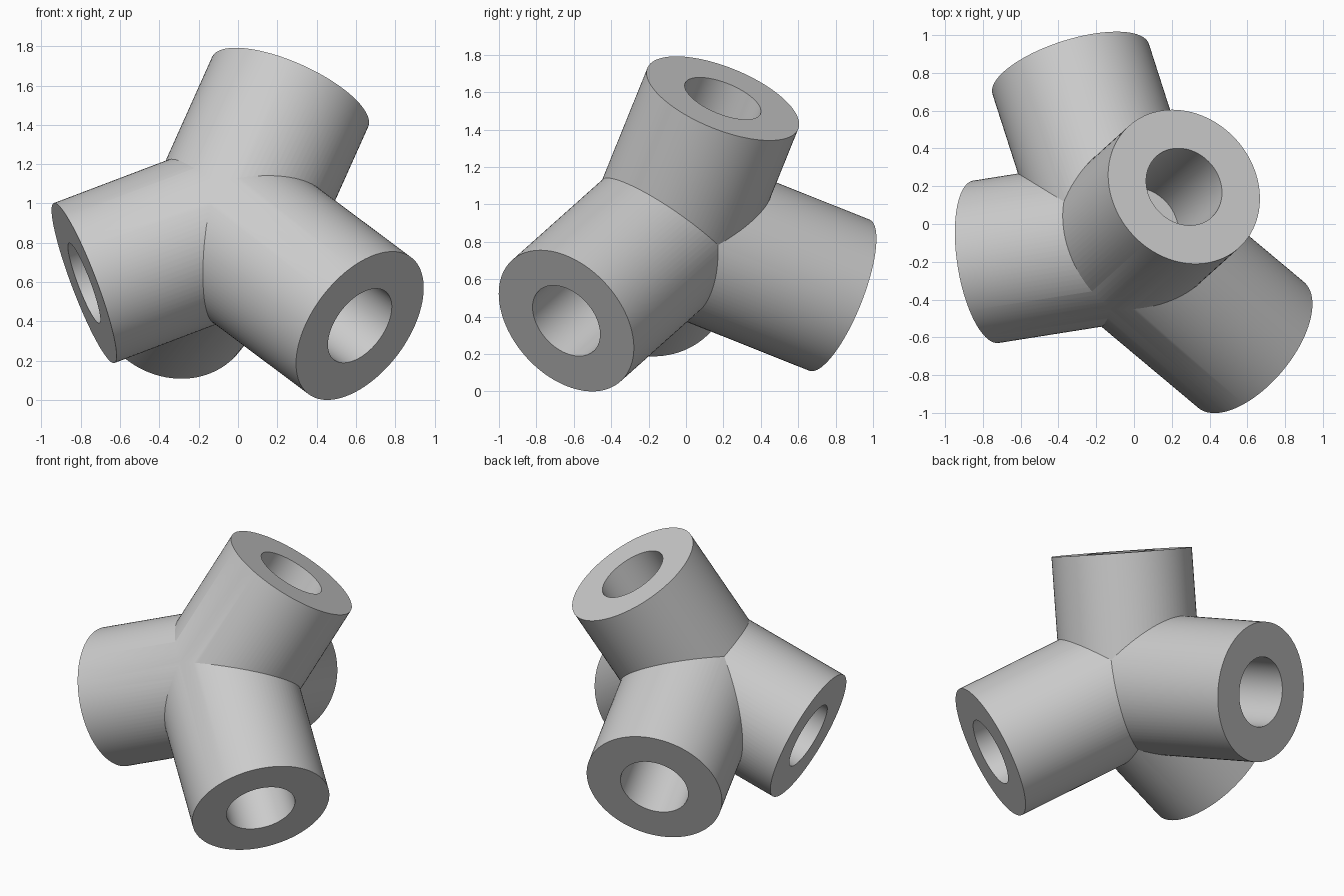
import bpy
from mathutils import Vector

if "Cube" in bpy.data.objects:
    bpy.data.objects.remove(bpy.data.objects["Cube"], do_unlink=True)

RADIUS = 0.435
BORE_RADIUS = RADIUS / 2
BORE_DEPTH = 0.6
CENTRE = Vector((-0.045, -0.083, 0.875))

# Centre of each arm's open end
ARM_ENDS = {
    "upper_arm": (0.265, 0.197, 1.567),
    "right_arm": (-0.783, -0.2, 0.595),
    "front_arm": (0.62, -0.64, 0.378),
    "back_arm": (-0.335, 0.82, 0.515),
}

grey = bpy.data.materials.new("light_grey")
grey.use_nodes = True
grey.diffuse_color = (0.6, 0.6, 0.6, 1)
grey.node_tree.nodes["Principled BSDF"].inputs["Base Color"].default_value = (0.6, 0.6, 0.6, 1)


def rod(name, start, end, radius):
    """Solid cylinder running between two points."""
    axis = end - start
    bpy.ops.mesh.primitive_cylinder_add(
        vertices=96, radius=radius, depth=axis.length, location=(start + end) / 2,
        rotation=axis.to_track_quat("Z", "Y").to_euler())
    obj = bpy.context.object
    obj.name = name
    obj.data.materials.append(grey)
    return obj


def combine(target, tool, operation):
    """Apply a boolean and discard the tool."""
    mod = target.modifiers.new(operation.lower(), "BOOLEAN")
    mod.operation = operation
    mod.solver = "EXACT"
    mod.object = tool
    bpy.context.view_layer.objects.active = target
    bpy.ops.object.modifier_apply(modifier=mod.name)
    bpy.data.objects.remove(tool, do_unlink=True)


# Round hub, just inside the arms' surface
bpy.ops.mesh.primitive_uv_sphere_add(segments=96, ring_count=48,
                                     radius=RADIUS - 0.001, location=CENTRE)
connector = bpy.context.object
connector.name = "four_way_connector"
connector.data.materials.append(grey)

# Arms
for name, end in ARM_ENDS.items():
    combine(connector, rod(name, CENTRE, Vector(end), RADIUS), "UNION")

# Blind bores
for name, end in ARM_ENDS.items():
    end = Vector(end)
    out = (end - CENTRE).normalized()
    cutter = rod(name + "_bore", end - out * BORE_DEPTH, end + out * 0.1, BORE_RADIUS)
    combine(connector, cutter, "DIFFERENCE")

# Smooth walls with crisp rims and seams
bpy.ops.object.select_all(action="DESELECT")
connector.select_set(True)
bpy.context.view_layer.objects.active = connector
bpy.ops.object.shade_smooth_by_angle(angle=0.4)
